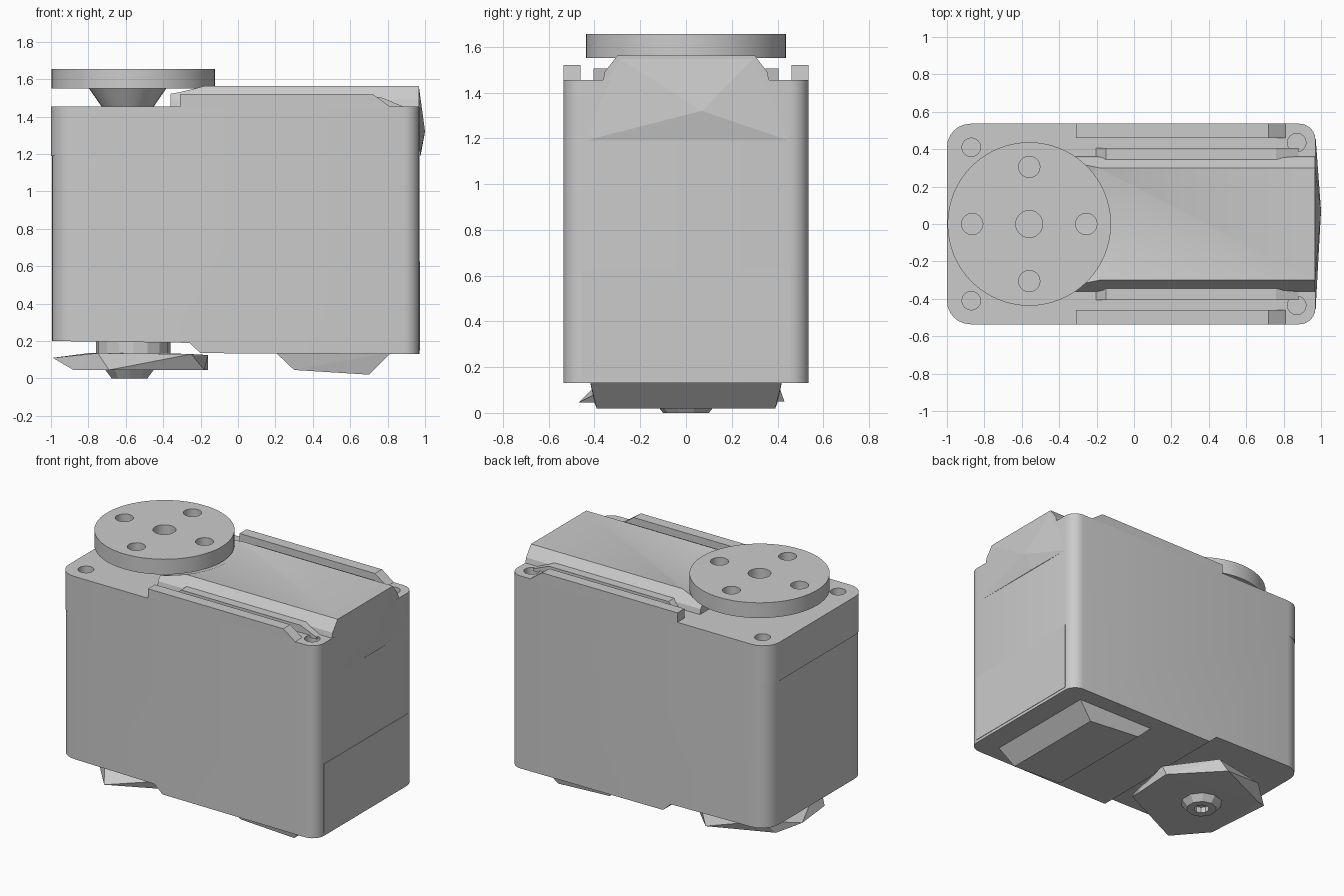
import bpy, bmesh
from math import radians
from mathutils import Vector, Matrix

cube = bpy.data.objects.get("Cube")
if cube:
    bpy.data.objects.remove(cube, do_unlink=True)

GREY = (0.6, 0.6, 0.6, 1)
grey = bpy.data.materials.new("grey_plastic")
grey.use_nodes = True
grey.diffuse_color = GREY
grey.node_tree.nodes["Principled BSDF"].inputs["Base Color"].default_value = GREY


def finish(name, bm):
    bmesh.ops.recalc_face_normals(bm, faces=bm.faces)
    mesh = bpy.data.meshes.new(name)
    bm.to_mesh(mesh)
    bm.free()
    mesh.materials.append(grey)
    obj = bpy.data.objects.new(name, mesh)
    bpy.context.collection.objects.link(obj)
    return obj


def activate(obj):
    bpy.ops.object.select_all(action='DESELECT')
    obj.select_set(True)
    bpy.context.view_layer.objects.active = obj


def round_uprights(bm, side, radius):
    """Round the upright corner edges on one end of the case."""
    upright = []
    for e in bm.edges:
        p, q = e.verts[0].co, e.verts[1].co
        if abs(p.x - q.x) + abs(p.y - q.y) < 1e-5 and p.x * side > 0.9:
            upright.append(e)
    bmesh.ops.bevel(bm, geom=upright, offset=radius, segments=6,
                    profile=0.5, affect='EDGES')


def prism(name, profile, axis, a, b, corners=()):
    """Extrude a profile along x or y; corners lists (end, radius) to round."""
    bm = bmesh.new()

    def place(p, t):
        return (t, p[0], p[1]) if axis == 'x' else (p[0], t, p[1])

    face = bm.faces.new([bm.verts.new(place(p, a)) for p in profile])
    ext = bmesh.ops.extrude_face_region(bm, geom=[face])
    shift = Vector((b - a, 0, 0) if axis == 'x' else (0, b - a, 0))
    bmesh.ops.translate(bm, vec=shift,
                        verts=[v for v in ext["geom"] if isinstance(v, bmesh.types.BMVert)])
    bmesh.ops.recalc_face_normals(bm, faces=bm.faces)
    for side, radius in corners:
        round_uprights(bm, side, radius)
    return finish(name, bm)


def hull(name, points):
    bm = bmesh.new()
    for p in points:
        bm.verts.new(p)
    bmesh.ops.convex_hull(bm, input=bm.verts)
    return finish(name, bm)


def disc(name, x, y, z0, z1, r0, r1=None, sides=48):
    bm = bmesh.new()
    bmesh.ops.create_cone(bm, cap_ends=True, segments=sides, radius1=r0,
                          radius2=r0 if r1 is None else r1, depth=z1 - z0,
                          matrix=Matrix.Translation((x, y, (z0 + z1) / 2)))
    return finish(name, bm)


def cut(obj, cutters):
    for c in cutters:
        mod = obj.modifiers.new("cut", 'BOOLEAN')
        mod.operation = 'DIFFERENCE'
        mod.solver = 'EXACT'
        mod.object = c
        activate(obj)
        bpy.ops.object.modifier_apply(modifier=mod.name)
        bpy.data.objects.remove(c, do_unlink=True)


def smooth(obj):
    activate(obj)
    bpy.ops.object.shade_smooth_by_angle(angle=radians(25))


AX = -0.56   # output axis
SEAM = 1.19
CORNERS = ((-1, 0.125), (1, 0.085))

# Case: lower shell with a step under the output end, then the upper shell
lower = prism("lower_case", [(-0.995, 0.2), (-0.26, 0.19), (-0.2, 0.135), (0.97, 0.13),
                             (0.97, SEAM), (-0.995, SEAM)], 'y', -0.536, 0.536, CORNERS)
upper = prism("upper_case", [(-1, SEAM), (0.97, SEAM), (0.97, 1.455), (-1, 1.455)],
              'y', -0.536, 0.536, CORNERS)
cut(upper, [disc("screw_cutter", x, s * y, 1.36, 1.5, 0.05, sides=16)
            for x, y in ((-0.87, 0.41), (0.87, 0.435)) for s in (-1, 1)])

# Raised lid, dished gently down toward the output shaft
lid = prism("top_lid", [(-0.365, 1.44), (-0.355, 1.49), (-0.3, 1.562),
                        (0.3, 1.562), (0.355, 1.49), (0.365, 1.44)], 'x', -0.36, 0.969)
cut(lid, [disc("dish_cutter", AX, 0, 1.45, 1.6, 0.22, 0.57)])

# Side rails with a lower shoulder against the lid and a groove between
for s, side in ((1, "back"), (-1, "front")):
    prism(side + "_rail", [(-0.31, 1.44), (-0.31, 1.52), (0.72, 1.52), (0.81, 1.455),
                           (0.81, 1.44)], 'y', s * 0.46, s * 0.536)
    prism(side + "_shoulder", [(-0.22, 1.44), (-0.15, 1.505), (0.76, 1.505), (0.88, 1.455),
                               (0.88, 1.44)], 'y', s * 0.3, s * 0.405)

# Bulged panel and stepped plate on the cable end
hull("end_bulge", [(0.972, -0.44, SEAM), (0.972, 0.45, SEAM), (0.976, 0.12, SEAM),
                   (0.968, -0.3, 1.555), (0.968, 0.3, 1.555), (1.0, 0.07, 1.32)])
prism("end_plate", [(-0.455, 0.15), (0.455, 0.15), (0.455, 0.625), (-0.455, 0.625)],
      'x', 0.966, 0.973)

# Output shaft and horn with its screw holes
shaft = disc("output_shaft", AX - 0.03, 0, 1.44, 1.555, 0.13, 0.21, 32)
horn = disc("output_horn", AX, 0, 1.55, 1.655, 0.437, sides=64)
holes = [(0, 0, 0.072)] + [(x, y, 0.057) for x, y in
                           ((0.305, 0), (-0.305, 0), (0, 0.305), (0, -0.305))]
cut(horn, [disc("horn_cutter", AX + x, y, 1.5, 1.7, r, sides=24) for x, y, r in holes])

# Cable cover underneath, tapered on every side
hull("bottom_cover", [(x, s * y, z) for s in (-1, 1) for x, y, z in
                      ((0.2, 0.42, 0.14), (0.3, 0.4, 0.045), (0.7, 0.39, 0.02),
                       (0.82, 0.42, 0.14))])

# Idler horn underneath: an irregular low-sided disc with a drilled boss
disc("idler_hub", AX, 0, 0.12, 0.21, 0.2, sides=16)
hull("idler_horn", [(-0.18, -0.23, 0.045), (-0.69, -0.47, 0.045), (-0.88, -0.25, 0.045),
                    (-0.86, 0.25, 0.045), (-0.45, 0.43, 0.05), (-0.16, 0.14, 0.045),
                    (-0.99, 0.15, 0.11), (-0.75, -0.38, 0.135), (-0.8, 0.32, 0.135),
                    (-0.4, 0.4, 0.135), (-0.16, 0.1, 0.125), (-0.25, -0.3, 0.13)])
boss = disc("idler_boss", AX - 0.02, 0, 0.0, 0.05, 0.1, 0.14, 10)
cut(boss, [disc("boss_cutter", AX - 0.02, 0, -0.1, 0.04, 0.05, sides=10)])

for obj in (lower, upper, lid, shaft, horn):
    smooth(obj)
